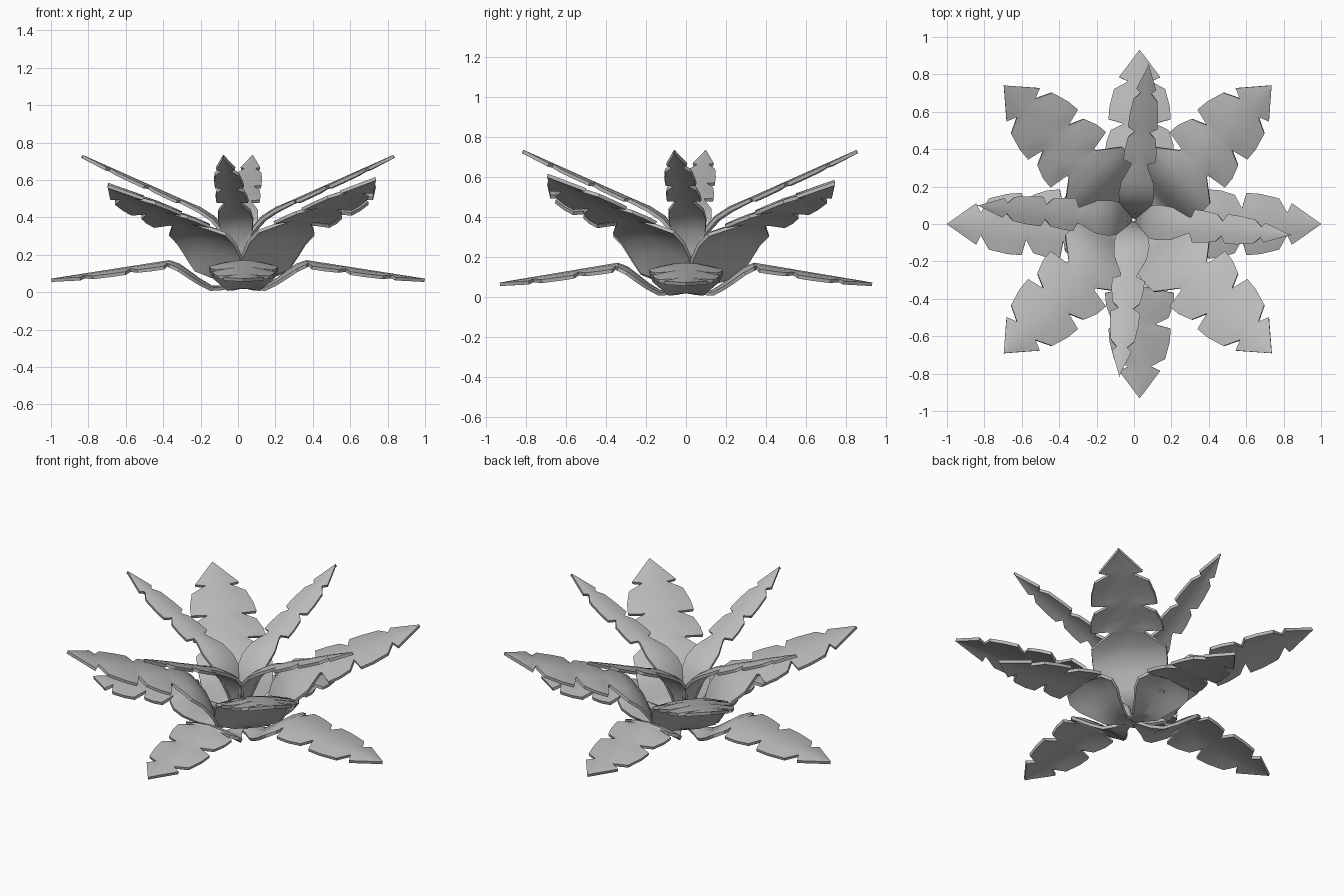
import bpy, bmesh, math
from mathutils import Matrix, Vector

cube = bpy.data.objects.get("Cube")
if cube:
    bpy.data.objects.remove(cube)

grey = bpy.data.materials.new("leaf_grey")
grey.use_nodes = True
colour = (0.5, 0.5, 0.5, 1)
grey.diffuse_color = colour
grey.node_tree.nodes["Principled BSDF"].inputs["Base Color"].default_value = colour

# Toothed outer part of a leaf: (fraction of length, fraction of half width)
TEETH = [(0, .5), (.03, 1), (.14, .97), (.26, .84), (.32, .45), (.36, .9),
         (.48, .87), (.64, .74), (.71, .33), (.75, .6), (1, .01)]
DROOP = 0.15  # how far the leaf edges hang below the middle, per half width


def leaf(name, blade, tip, half_width, angle, centre, lift=0.0, reach=1.0):
    """blade rows are (distance, height, half width); the teeth run on to the tip."""
    rows = list(blade)
    d0, z0 = blade[-1][:2]
    for f, w in TEETH:
        d = d0 + .012 + (tip[0] - d0 - .012) * f
        rows.append((d, z0 + (tip[1] - z0) * (d - d0) / (tip[0] - d0), half_width * w))
    bm = bmesh.new()
    previous = None
    for d, z, w in rows:
        row = [bm.verts.new((d * reach, s * w, z + lift * d - DROOP * w * s * s))
               for s in (-1, -.5, 0, .5, 1)]
        if previous:
            for i in range(4):
                bm.faces.new((previous[i], row[i], row[i + 1], previous[i + 1]))
        previous = row
    bm.transform(Matrix.Translation(Vector((centre[0], centre[1], 0)))
                 @ Matrix.Rotation(math.radians(angle), 4, "Z"))
    mesh = bpy.data.meshes.new(name)
    bm.to_mesh(mesh)
    bm.free()
    mesh.materials.append(grey)
    obj = bpy.data.objects.new(name, mesh)
    bpy.context.collection.objects.link(obj)
    solid = obj.modifiers.new("thickness", "SOLIDIFY")
    solid.thickness = 0.018
    solid.offset = -1
    bpy.ops.object.select_all(action="DESELECT")
    obj.select_set(True)
    bpy.context.view_layer.objects.active = obj
    bpy.ops.object.modifier_apply(modifier=solid.name)
    bpy.ops.object.shade_smooth_by_angle(angle=math.radians(30))


LOW = [(.0, .045, .015), (.08, .036, .05), (.13, .037, .09), (.19, .075, .13),
       (.24, .115, .17), (.29, .153, .185), (.34, .172, .15)]
MIDDLE = [(.03, .04, .012), (.1, .075, .02), (.14, .1, .08), (.17, .145, .17),
          (.2, .22, .205), (.26, .3, .215), (.33, .352, .215), (.42, .385, .1)]
HIGH = [(.01, .06, .012), (.02, .14, .03), (.035, .24, .06), (.07, .34, .085),
        (.13, .41, .095), (.2, .455, .088), (.29, .493, .045)]

SIDES = ("left", "back", "right", "front")
CORNERS = ("back_left", "back_right", "front_right", "front_left")
LIFTS = (-.005, .005, -.005, .035)
for i in range(4):
    # Drooping outer leaves; the pair along x is longer
    along_x = i % 2 == 0
    leaf("low_leaf_" + SIDES[i], LOW, (.93, .073), .185, 90 * i,
         (0, 0) if along_x else (.03, 0), reach=1.075 if along_x else 1)
    # Broad diagonal leaves
    leaf("middle_leaf_" + CORNERS[i], MIDDLE, (1.01, .58), .21, 45 + 90 * i,
         (.02, .025), lift=LIFTS[i])
    # Slim upright leaves
    leaf("high_leaf_" + SIDES[i], HIGH, (.835, .735), .088, 90 * i - 5.4, (0, .02))
